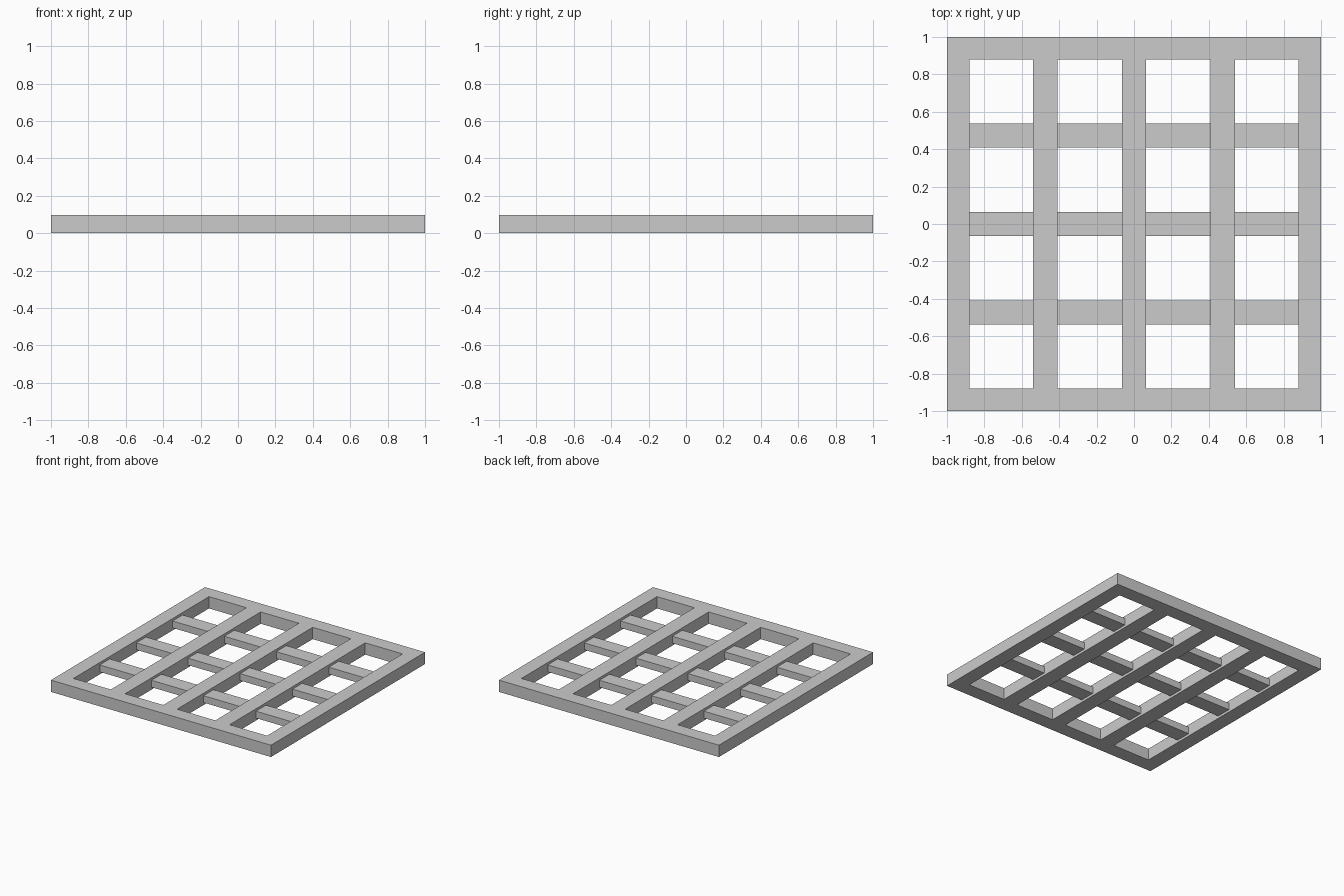
import bpy, bmesh

if "Cube" in bpy.data.objects:
    bpy.data.objects.remove(bpy.data.objects["Cube"])

H = 0.097                      # frame thickness
BAR_LOW, BAR_HIGH = 0.02, 0.077  # thinner cross bars
SLOTS = [(-0.88, -0.54), (-0.41, -0.063), (0.063, 0.41), (0.54, 0.88)]
BARS_Y = [(-0.538, -0.408), (-0.063, 0.063), (0.408, 0.538)]


def finish(bm, name):
    bmesh.ops.recalc_face_normals(bm, faces=bm.faces)
    mesh = bpy.data.meshes.new(name)
    bm.to_mesh(mesh)
    bm.free()
    obj = bpy.data.objects.new(name, mesh)
    bpy.context.collection.objects.link(obj)
    return obj


# Frame with lengthwise rails: a flat cell grid minus the slots, extruded up
xs = [-1] + [v for s in SLOTS for v in s] + [1]
ys = [-1, -0.88, 0.88, 1]
bm = bmesh.new()
grid = [[bm.verts.new((x, y, 0)) for y in ys] for x in xs]
for i in range(len(xs) - 1):
    for j in range(len(ys) - 1):
        if i % 2 == 1 and j == 1:
            continue
        bm.faces.new((grid[i][j], grid[i + 1][j], grid[i + 1][j + 1], grid[i][j + 1]))
ext = bmesh.ops.extrude_face_region(bm, geom=bm.faces[:], use_keep_orig=True)
top = [g for g in ext["geom"] if isinstance(g, bmesh.types.BMVert)]
bmesh.ops.translate(bm, verts=top, vec=(0, 0, H))
finish(bm, "frame_with_rails")

# Short cross bars between the rails, open where they meet the rails
bm = bmesh.new()
for x0, x1 in SLOTS:
    for y0, y1 in BARS_Y:
        ring = [(y0, BAR_LOW), (y1, BAR_LOW), (y1, BAR_HIGH), (y0, BAR_HIGH)]
        a = [bm.verts.new((x0, y, z)) for y, z in ring]
        b = [bm.verts.new((x1, y, z)) for y, z in ring]
        for k in range(4):
            n = (k + 1) % 4
            bm.faces.new((a[k], a[n], b[n], b[k]))
finish(bm, "cross_bars")
